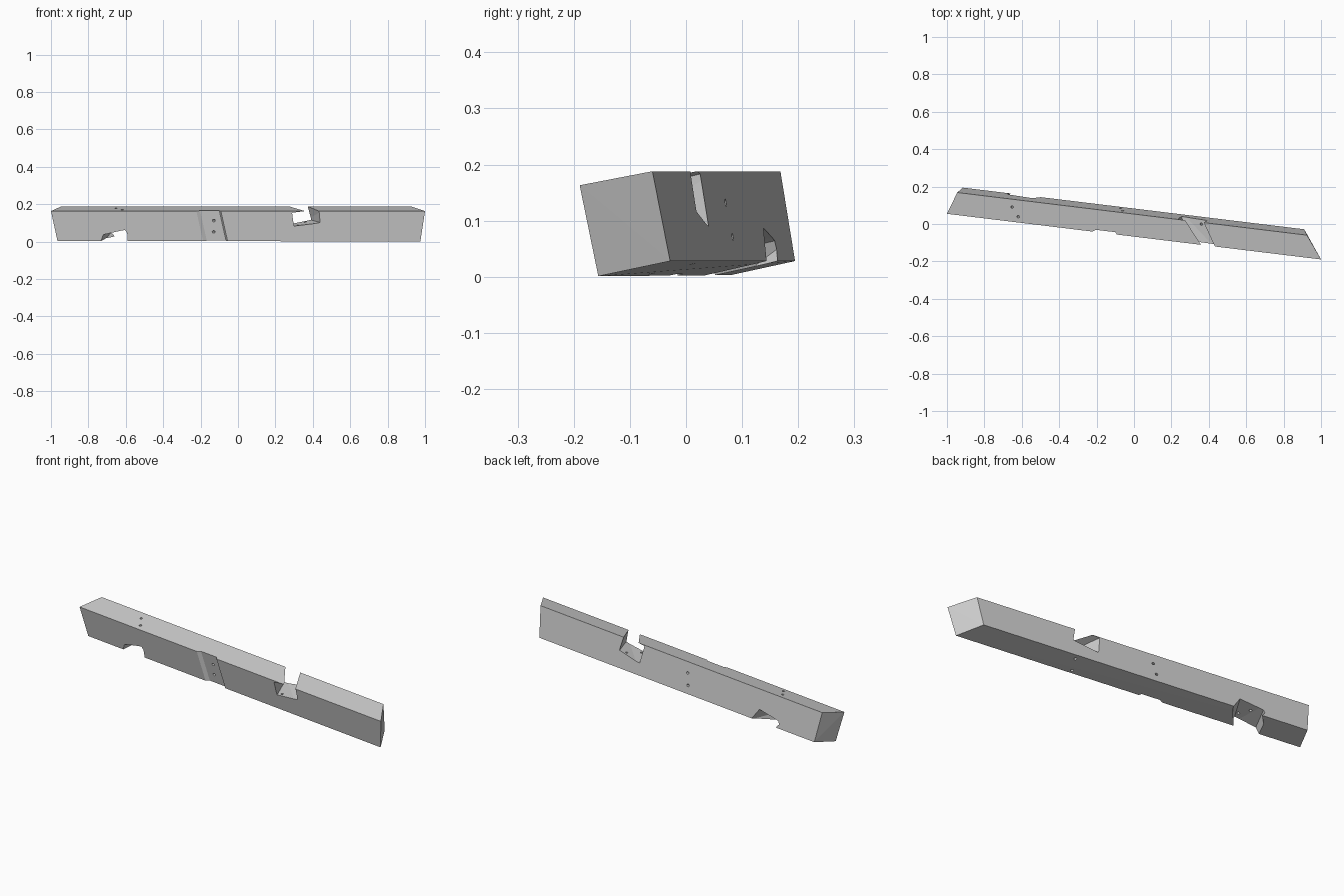
import bpy
import bmesh
from mathutils import Vector

cube = bpy.data.objects.get("Cube")
if cube:
    bpy.data.objects.remove(cube, do_unlink=True)

mat = bpy.data.materials.new("plain grey")
mat.use_nodes = True
grey = (0.6, 0.6, 0.6, 1)
mat.diffuse_color = grey
mat.node_tree.nodes["Principled BSDF"].inputs["Base Color"].default_value = grey

LEAN, YAW = 0.186, -0.122   # sideways lean per height, heading per length


def front(x, z, inset=0.0):
    """Point on the long front side of the beam."""
    return Vector((x, -0.0675 + LEAN * (0.163 - z) + YAW * x + inset, z))


def back(x, z):
    """Point on the long back side of the beam."""
    return Vector((x, 0.053 + LEAN * (0.188 - z) + YAW * x, z))


def hull(name, points):
    bm = bmesh.new()
    for p in points:
        bm.verts.new(p)
    bmesh.ops.convex_hull(bm, input=bm.verts[:])
    bmesh.ops.dissolve_limit(bm, angle_limit=0.01, verts=bm.verts[:], edges=bm.edges[:])
    bmesh.ops.recalc_face_normals(bm, faces=bm.faces[:])
    mesh = bpy.data.meshes.new(name)
    bm.to_mesh(mesh)
    bm.free()
    mesh.materials.append(mat)
    obj = bpy.data.objects.new(name, mesh)
    bpy.context.collection.objects.link(obj)
    return obj


def through(name, near, far, extra=0.3):
    """Cutter running from near section to far section and beyond both."""
    pts = []
    for a, b in zip(near, far):
        pts += [a + (a - b) * extra, b + (b - a) * extra]
    return hull(name, pts)


def drill(name, start, end):
    axis = (end - start).normalized()
    bpy.ops.mesh.primitive_cylinder_add(vertices=12, radius=0.007,
                                        depth=(end - start).length,
                                        location=(start + end) / 2)
    obj = bpy.context.object
    obj.name = name
    obj.rotation_euler = axis.to_track_quat("Z", "Y").to_euler()
    return obj


# Beam with mitred ends
beam = hull("timber_beam", [
    front(-1, 0.163), back(-0.945, 0.188), back(-0.915, 0.028), front(-0.965, 0.003),
    front(1, 0.163), back(0.925, 0.188), back(0.91, 0.028), front(0.975, 0.001)])

# Slanted notch in the top
cutters = [through(
    "top_notch",
    [front(0.3, 0.083), front(0.439, 0.102), front(0.43, 0.172), front(0.289, 0.154)],
    [back(0.2535, 0.09), back(0.39, 0.116), back(0.37, 0.199), back(0.235, 0.183)])]

# Slanted notch in the underside
cutters.append(through(
    "bottom_notch",
    [front(-0.72, 0.037), front(-0.604, 0.062), front(-0.588, -0.04), front(-0.735, -0.04)],
    [back(-0.672, 0.064), back(-0.543, 0.087), back(-0.492, 0.0), back(-0.633, 0.0)]))

# Shallow housing across the front
housing = []
for z, shift in ((0.21, -0.01), (-0.04, 0.046)):
    for x, inset in ((-0.243, -0.012), (-0.203, 0.012), (-0.1, 0.012), (-0.084, -0.012)):
        housing.append(front(x + shift, z, inset))
cutters.append(hull("front_housing", housing))

# Peg holes, drilled in pairs through each joint
pegs = [
    (front(-0.137, 0.11), back(-0.06, 0.132)),
    (front(-0.137, 0.05), back(-0.07, 0.071)),
    (Vector((-0.652, 0.09, 0.183)), Vector((-0.632, 0.11, 0.07))),
    (Vector((-0.62, 0.038, 0.173)), Vector((-0.6, 0.058, 0.06))),
    (Vector((0.32, -0.073, 0.088)), Vector((0.336, -0.06, -0.005))),
    (Vector((0.36, 0.0, 0.103)), Vector((0.376, 0.013, 0.01))),
]
for a, b in pegs:
    over = (b - a) * 0.15
    cutters.append(drill("peg_hole", a - over, b + over))

# Cut every joint and hole out of the beam
bpy.context.view_layer.objects.active = beam
for cutter in cutters:
    cutter.hide_render = True
    mod = beam.modifiers.new(cutter.name, "BOOLEAN")
    mod.operation = "DIFFERENCE"
    mod.solver = "EXACT"
    mod.object = cutter
    bpy.context.view_layer.update()
    bpy.ops.object.modifier_apply(modifier=mod.name)
    bpy.data.objects.remove(cutter, do_unlink=True)
for face in beam.data.polygons:
    face.material_index = 0
    face.use_smooth = False
